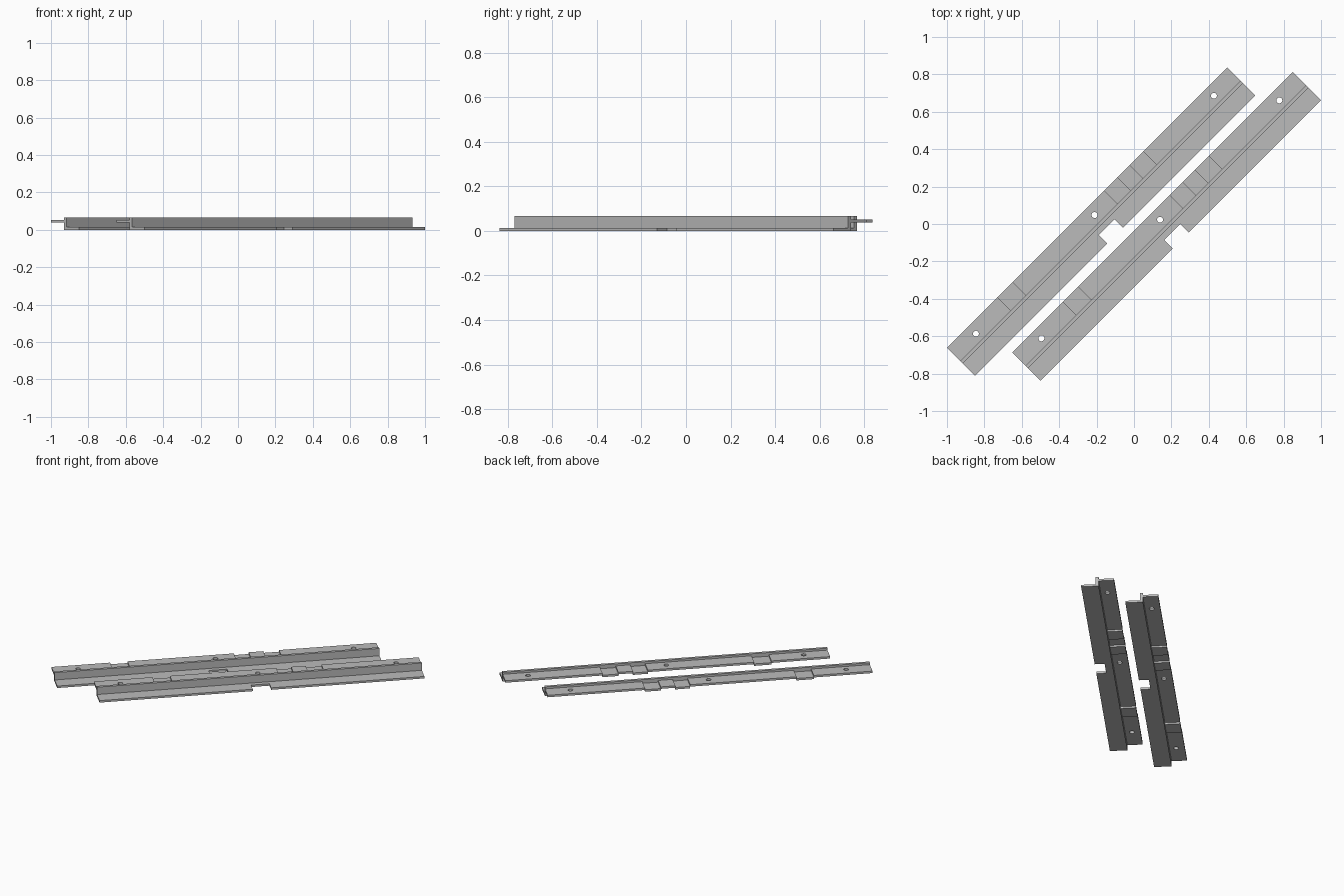
import bpy, bmesh, math
from mathutils import Matrix, Vector

if "Cube" in bpy.data.objects:
    bpy.data.objects.remove(bpy.data.objects["Cube"])

LENGTH, WIDTH, HEIGHT, SHEET = 2.12, 0.212, 0.066, 0.014
WEB_IN, WEB_OUT = 0.094, 0.113      # web position across the rail
SHELF_Z, DIP = 0.038, 0.012         # underside of upper flange, depth of its dips

steel = bpy.data.materials.new("grey steel")
steel.diffuse_color = (0.5, 0.5, 0.5, 1)
steel.use_nodes = True
steel.node_tree.nodes["Principled BSDF"].inputs["Base Color"].default_value = steel.diffuse_color


def prism(name, points, offset):
    """Extrude a closed outline of 3D points along an offset."""
    bm = bmesh.new()
    face = bm.faces.new([bm.verts.new(p) for p in points])
    ext = bmesh.ops.extrude_face_region(bm, geom=[face])
    verts = [g for g in ext["geom"] if isinstance(g, bmesh.types.BMVert)]
    bmesh.ops.translate(bm, verts=verts, vec=Vector(offset))
    bmesh.ops.recalc_face_normals(bm, faces=bm.faces)
    mesh = bpy.data.meshes.new(name)
    bm.to_mesh(mesh)
    bm.free()
    mesh.materials.append(steel)
    ob = bpy.data.objects.new(name, mesh)
    bpy.context.collection.objects.link(ob)
    return ob


def drill(ob, x, y, radius):
    """Cut a round screw hole straight through a part."""
    ring = [(x + radius * math.cos(a), y + radius * math.sin(a), -0.1)
            for a in (math.tau * i / 20 for i in range(20))]
    cutter = prism("hole_cutter", ring, (0, 0, 0.3))
    cutter.hide_render = True
    mod = ob.modifiers.new("hole", 'BOOLEAN')
    mod.operation, mod.solver, mod.object = 'DIFFERENCE', 'EXACT', cutter
    bpy.context.view_layer.objects.active = ob
    bpy.ops.object.modifier_apply(modifier=mod.name)
    bpy.data.objects.remove(cutter)


def rail(side, origin):
    # lower flange with a notch in its outer edge
    plan = [(0, 0), (1.0, 0), (1.0, 0.064), (1.12, 0.064), (1.12, 0),
            (LENGTH, 0), (LENGTH, WEB_IN), (0, WEB_IN)]
    lower = prism(side + "_lower_flange", [(x, y, 0) for x, y in plan], (0, 0, SHEET))

    # upright web
    web = prism(side + "_web", [(0, WEB_IN, 0), (LENGTH, WEB_IN, 0),
                                (LENGTH, WEB_OUT, 0), (0, WEB_OUT, 0)], (0, 0, HEIGHT))

    # upper flange, a strip that steps down in three dips
    steps = [(0, SHELF_Z)]
    for a, b in ((0.383, 0.496), (1.19, 1.287), (1.382, 1.485)):
        steps += [(a, SHELF_Z), (a, SHELF_Z - DIP), (b, SHELF_Z - DIP), (b, SHELF_Z)]
    steps.append((LENGTH, SHELF_Z))
    outline = [(x, WEB_OUT, z) for x, z in steps]
    outline += [(x, WEB_OUT, z + SHEET) for x, z in reversed(steps)]
    upper = prism(side + "_upper_flange", outline, (0, WIDTH - WEB_OUT, 0))
    for x in (0.163, 1.06, 1.962):
        drill(upper, x, 0.156, 0.016)

    # set the whole rail diagonally
    place = Matrix.Translation(origin) @ Matrix.Rotation(math.radians(45), 4, 'Z')
    for part in (lower, web, upper):
        part.data.transform(place)


rail("left", (-0.85, -0.812, 0))
rail("right", (-0.5, -0.837, 0))
